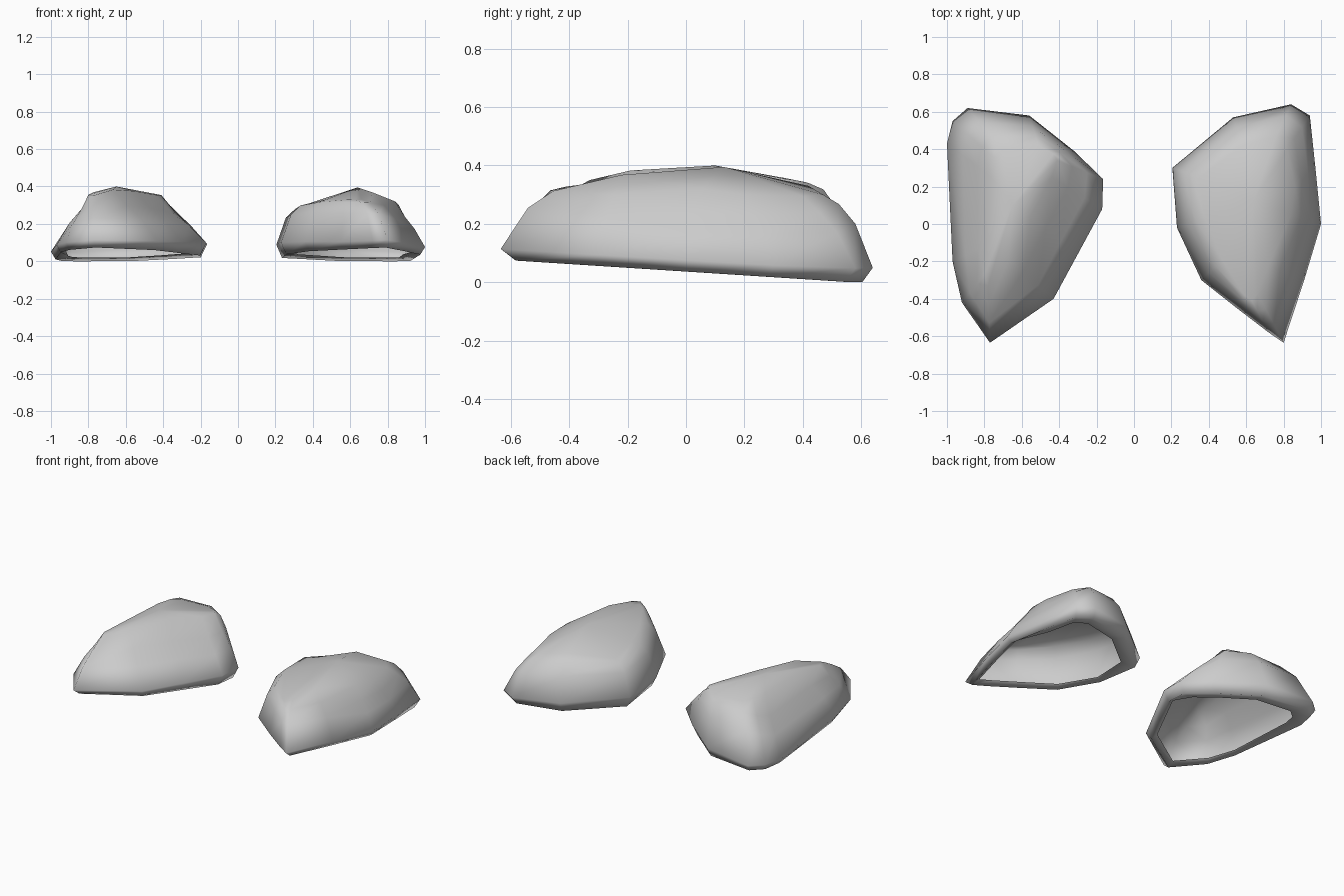
import bpy, bmesh
from mathutils import Vector


def make_shell(name, peak, sections):
    """Each section: rim x, y; crown x, y, z; wall fullness (0.35 = straight)."""
    peak = Vector(peak)
    bm = bmesh.new()
    rings = [[] for _ in range(6)]
    for x, y, cx, cy, cz, full in sections:
        p, crown = Vector((x, y)), Vector((cx, cy, cz))
        rim = 0.085 - 0.04 * y + 0.04 * (0.6 - abs(x))
        base = max(0.0, 0.036 - 0.06 * y)
        rim = max(rim, base + 0.04)
        lip = 0.26 if y > 0.1 else 0.14
        upper = min(0.94, full + 0.27)

        def at(target, f, z):
            q = p.lerp(target.xy, f)
            return (q.x, q.y, z)

        # Inner lip, lower edge, rim, then up the wall to the crown
        points = [at(peak, lip, base + 0.02),
                  at(peak, 0.07, base),
                  at(crown, 0.0, rim),
                  at(crown, 0.35, rim + (cz - rim) * full),
                  at(crown, 0.68, rim + (cz - rim) * upper),
                  at(crown, 1.0, cz)]
        for ring, co in zip(rings, points):
            ring.append(bm.verts.new(co))

    n = len(sections)
    for lo, hi in zip(rings, rings[1:]):
        for i in range(n):
            j = (i + 1) % n
            bm.faces.new((lo[i], lo[j], hi[j], hi[i]))

    # Crown closed to the peak
    tip = bm.verts.new(peak)
    for i in range(n):
        bm.faces.new((rings[-1][i], rings[-1][(i + 1) % n], tip))

    bmesh.ops.recalc_face_normals(bm, faces=bm.faces[:])
    for face in bm.faces:
        face.smooth = True
    mesh = bpy.data.meshes.new(name)
    bm.to_mesh(mesh)
    bm.free()
    obj = bpy.data.objects.new(name, mesh)
    bpy.context.collection.objects.link(obj)
    return obj


# Left shell, open underneath
make_shell("left_shell", (-0.65, 0.1, 0.4), [
    (-0.77, -0.635, -0.78, -0.33, 0.35, 0.5),
    (-0.43, -0.40, -0.67, -0.19, 0.383, 0.42),
    (-0.30, -0.16, -0.55, 0.05, 0.375, 0.4),
    (-0.17, 0.08, -0.44, 0.25, 0.355, 0.36),
    (-0.165, 0.24, -0.41, 0.34, 0.354, 0.37),
    (-0.32, 0.39, -0.43, 0.375, 0.35, 0.65),
    (-0.56, 0.58, -0.51, 0.42, 0.34, 0.65),
    (-0.89, 0.62, -0.70, 0.40, 0.345, 0.62),
    (-0.97, 0.55, -0.74, 0.35, 0.355, 0.5),
    (-1.00, 0.43, -0.76, 0.25, 0.36, 0.38),
    (-0.97, -0.20, -0.77, -0.10, 0.37, 0.42),
    (-0.92, -0.42, -0.80, -0.27, 0.355, 0.42)])

# Right shell, open underneath
make_shell("right_shell", (0.64, 0.13, 0.395), [
    (0.80, -0.635, 0.66, -0.37, 0.33, 0.65),
    (0.91, -0.30, 0.72, -0.22, 0.368, 0.48),
    (1.00, 0.00, 0.84, 0.05, 0.32, 0.4),
    (0.97, 0.30, 0.86, 0.20, 0.30, 0.43),
    (0.94, 0.58, 0.82, 0.40, 0.295, 0.5),
    (0.84, 0.64, 0.76, 0.47, 0.30, 0.6),
    (0.53, 0.57, 0.58, 0.42, 0.33, 0.6),
    (0.205, 0.30, 0.35, 0.25, 0.29, 0.72),
    (0.23, -0.02, 0.38, 0.03, 0.31, 0.7),
    (0.36, -0.30, 0.47, -0.19, 0.33, 0.68),
    (0.55, -0.45, 0.59, -0.38, 0.33, 0.68),
    (0.72, -0.58, 0.63, -0.41, 0.328, 0.68)])
